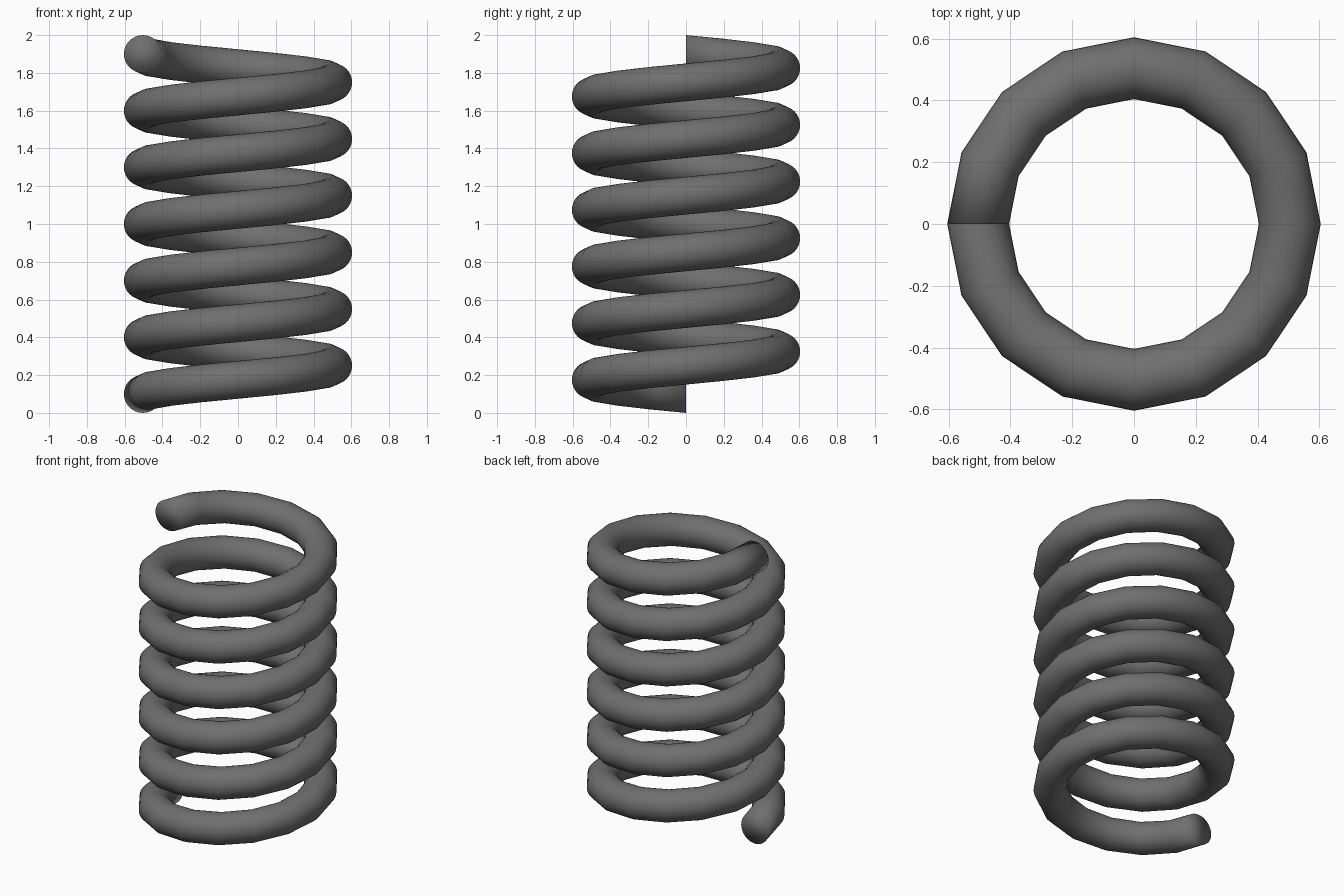
import bpy, bmesh
from math import sin, cos, pi

if "Cube" in bpy.data.objects:
    bpy.data.objects.remove(bpy.data.objects["Cube"])

COIL_R, WIRE_R = 0.504, 0.1      # coil centre-line radius, wire radius
TURNS, STEPS, SIDES = 6, 16, 32  # turns, segments per turn, wire sides
Z0, Z1 = 0.1, 1.9                # wire centre heights at both ends

bm = bmesh.new()

# Upright circular profile swept along the helix, starting at -x
rings = []
total = TURNS * STEPS
for i in range(total + 1):
    a = pi + 2 * pi * i / STEPS
    zc = Z0 + (Z1 - Z0) * i / total
    ring = []
    for j in range(SIDES):
        t = 2 * pi * j / SIDES
        r = COIL_R + WIRE_R * cos(t)
        ring.append(bm.verts.new((r * cos(a), r * sin(a), zc + WIRE_R * sin(t))))
    rings.append(ring)

# Wire skin
for r0, r1 in zip(rings, rings[1:]):
    for j in range(SIDES):
        k = (j + 1) % SIDES
        bm.faces.new((r0[j], r0[k], r1[k], r1[j]))

# End caps
bm.faces.new(rings[0])
bm.faces.new(rings[-1])
bmesh.ops.recalc_face_normals(bm, faces=bm.faces[:])
for f in bm.faces:
    f.smooth = True

mesh = bpy.data.meshes.new("coil_spring")
bm.to_mesh(mesh)
bm.free()

# Dark grey steel
steel = bpy.data.materials.new("dark_steel")
steel.diffuse_color = (0.16, 0.16, 0.16, 1)
steel.use_nodes = True
steel.node_tree.nodes["Principled BSDF"].inputs["Base Color"].default_value = steel.diffuse_color
mesh.materials.append(steel)
bpy.context.collection.objects.link(bpy.data.objects.new("coil_spring", mesh))
